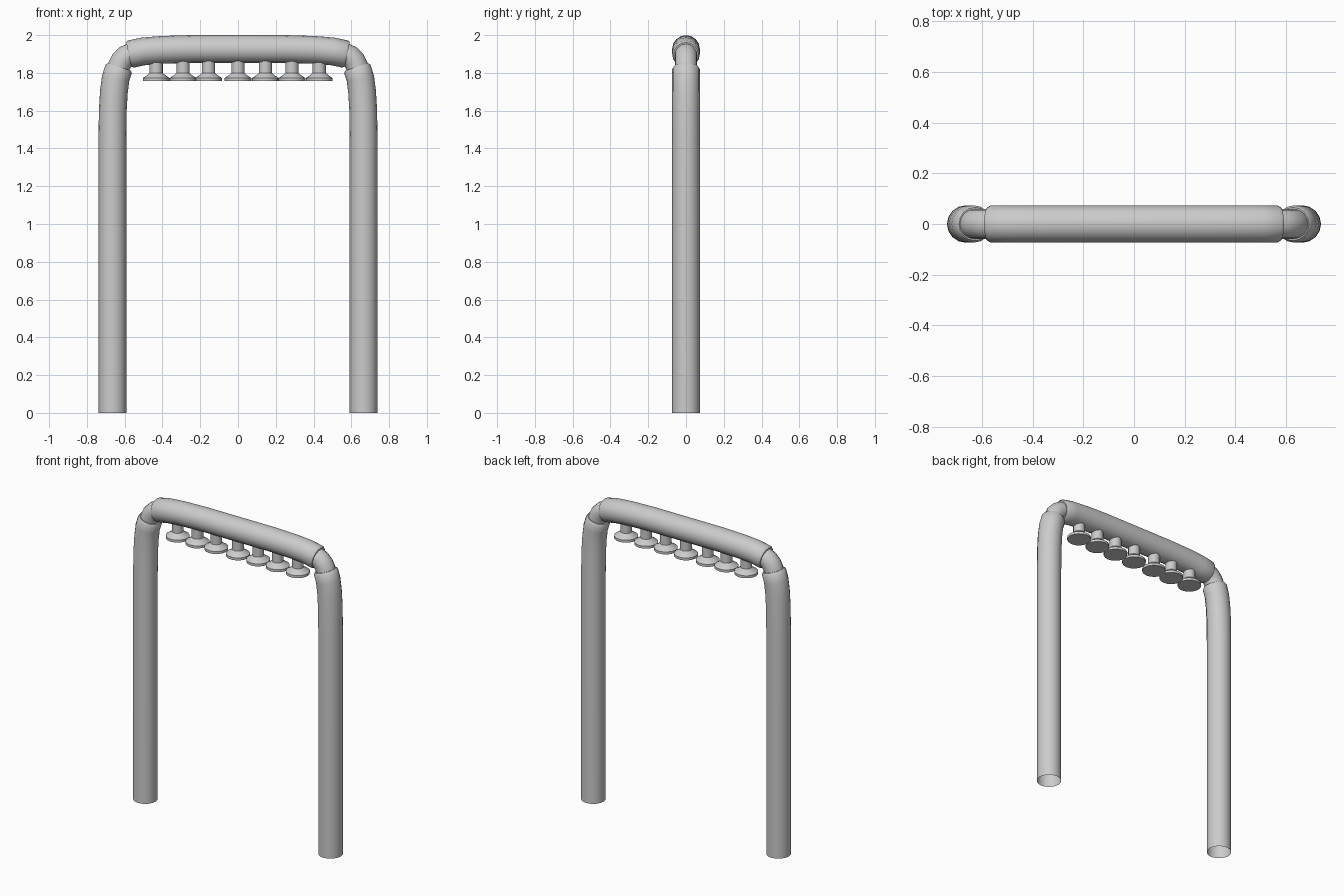
import bpy, bmesh, math
from mathutils import Vector

if "Cube" in bpy.data.objects:
    bpy.data.objects.remove(bpy.data.objects["Cube"])

SIDES = 16


def finish(bm, name, mirror=False):
    bmesh.ops.recalc_face_normals(bm, faces=bm.faces)
    me = bpy.data.meshes.new(name)
    bm.to_mesh(me)
    bm.free()
    ob = bpy.data.objects.new(name, me)
    bpy.context.collection.objects.link(ob)
    if mirror:
        ob.modifiers.new("mirror", 'MIRROR').use_mirror_merge = False
    bpy.ops.object.select_all(action='DESELECT')
    ob.select_set(True)
    bpy.context.view_layer.objects.active = ob
    bpy.ops.object.shade_smooth_by_angle(angle=math.radians(35))
    return ob


def loft(name, rings, cap_start=False, cap_end=False, mirror=False):
    """Skin round rings given as (centre, direction, radius) in the XZ plane."""
    bm = bmesh.new()
    loops = []
    for c, d, r in rings:
        n = Vector((d.z, 0, -d.x))
        loops.append([bm.verts.new(c + r * (n * math.cos(a) + Vector((0, math.sin(a), 0))))
                      for a in (2 * math.pi * i / SIDES for i in range(SIDES))])
    for p, q in zip(loops, loops[1:]):
        for i in range(SIDES):
            j = (i + 1) % SIDES
            bm.faces.new((p[i], p[j], q[j], q[i]))
    if cap_start:
        bm.faces.new(loops[0])
    if cap_end:
        bm.faces.new(loops[-1])
    return finish(bm, name, mirror)


def path_rings(points, radius):
    pts = [Vector((x, 0, z)) for x, z in points]
    out = []
    for i, p in enumerate(pts):
        d = pts[min(i + 1, len(pts) - 1)] - pts[max(i - 1, 0)]
        out.append((p, d.normalized(), radius))
    return out


def lip(ring, sign):
    """Chamfered end of a sleeve, closing in on the inner pipe."""
    c, d, r = ring
    e = c + sign * 0.012 * d
    return [(e, d, r - 0.008), (e, d, 0.05)]


R = 0.0735

# upright legs, open at the foot
leg = path_rings([(0.665, 0), (0.665, 1.45), (0.663, 1.6), (0.657, 1.70),
                  (0.648, 1.77), (0.632, 1.82)], R)
loft("leg", leg + lip(leg[-1], 1), mirror=True)

# top bar with drooping ends
half = [(0.567, 1.900), (0.50, 1.914), (0.40, 1.922), (0.25, 1.9265)]
bar = path_rings([(-x, z) for x, z in half] + half[::-1], R)
loft("top_bar", lip(bar[0], -1)[::-1] + bar + lip(bar[-1], 1))

# thinner elbows joining the legs to the bar
elbow = path_rings([(0.639, 1.80), (0.630, 1.835), (0.615, 1.865),
                    (0.592, 1.888), (0.565, 1.900), (0.54, 1.906)], 0.059)
loft("elbow", elbow, mirror=True)

# row of spray nozzles under the bar
up = Vector((0, 0, 1))
profile = [(0.071, 1.757), (0.071, 1.773), (0.050, 1.786),
           (0.035, 1.800), (0.035, 1.90)]
for x in (-0.433, -0.291, -0.156, 0, 0.145, 0.286, 0.430):
    loft("nozzle", [(Vector((x, 0, z)), up, r) for r, z in profile], cap_start=True)
